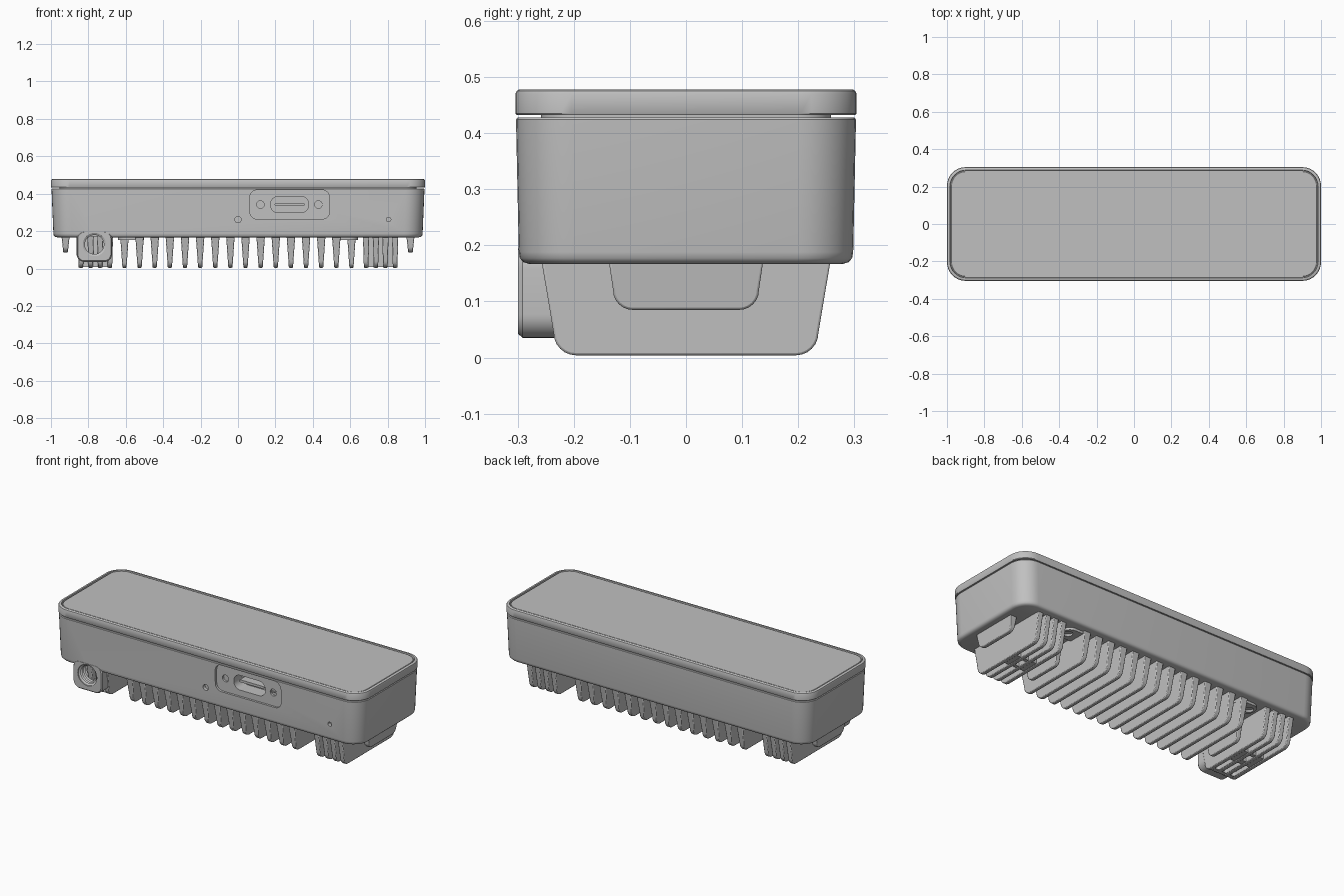
import bpy, bmesh, math
from mathutils import Matrix, Vector

cube = bpy.data.objects.get("Cube")
if cube:
    bpy.data.objects.remove(cube, do_unlink=True)

grey = bpy.data.materials.new("light grey metal")
grey.use_nodes = True
grey.diffuse_color = (0.53, 0.53, 0.53, 1)
grey.node_tree.nodes["Principled BSDF"].inputs["Base Color"].default_value = grey.diffuse_color

# Maps the loft direction (local z) onto +y, local y onto -z
FACING_BACK = Matrix.Rotation(math.radians(-90), 4, "X")


def finish(name, bm):
    bmesh.ops.remove_doubles(bm, verts=bm.verts, dist=1e-5)
    bmesh.ops.recalc_face_normals(bm, faces=bm.faces)
    mesh = bpy.data.meshes.new(name)
    bm.to_mesh(mesh)
    bm.free()
    mesh.materials.append(grey)
    obj = bpy.data.objects.new(name, mesh)
    bpy.context.collection.objects.link(obj)
    return obj


def select(obj):
    bpy.ops.object.select_all(action="DESELECT")
    obj.select_set(True)
    bpy.context.view_layer.objects.active = obj


def smooth(obj):
    select(obj)
    bpy.ops.object.shade_smooth_by_angle(angle=math.radians(35))


def outline(hx, hy, r, n=8):
    """Rounded rectangle around the origin."""
    pts = []
    for k, (sx, sy) in enumerate(((1, 1), (-1, 1), (-1, -1), (1, -1))):
        for i in range(n + 1):
            a = math.pi / 2 * (k + i / n)
            pts.append((sx * (hx - r) + r * math.cos(a), sy * (hy - r) + r * math.sin(a)))
    return pts


def loft(name, layers, at=(0, 0, 0), turn=Matrix()):
    """Skin rounded rectangles (half x, half y, radius, height)."""
    bm = bmesh.new()
    place = Matrix.Translation(at) @ turn
    rings = [[bm.verts.new(place @ Vector((x, y, z))) for x, y in outline(hx, hy, r)]
             for hx, hy, r, z in layers]
    for low, high in zip(rings, rings[1:]):
        for i in range(len(low)):
            j = (i + 1) % len(low)
            bm.faces.new((low[i], low[j], high[j], high[i]))
    bm.faces.new(rings[0][::-1])
    bm.faces.new(rings[-1])
    return finish(name, bm)


def prism(name, hx, hy, r, depth, at, turn=Matrix()):
    return loft(name, [(hx, hy, r, 0), (hx, hy, r, depth)], at, turn)


def cut(obj, cutters):
    for c in cutters:
        mod = obj.modifiers.new("cut", "BOOLEAN")
        mod.operation, mod.solver, mod.object = "DIFFERENCE", "EXACT", c
        select(obj)
        bpy.ops.object.modifier_apply(modifier=mod.name)
    for c in cutters:
        bpy.data.objects.remove(c, do_unlink=True)


def fin(name, x, top, bottom, z_low, r, w_top=0.023, w_low=0.011):
    """Tapered cooling fin lying along y, with rounded lower corners."""
    z_high = 0.175
    corner = []
    for i in range(7):
        a = math.pi / 2 * i / 6
        corner.append((bottom - r + r * math.sin(a), z_low + r - r * math.cos(a)))
    side = corner + [(top, z_high)]
    prof = side + [(-y, z) for y, z in reversed(side)]
    bm = bmesh.new()
    faces = []
    for s in (-1, 1):
        ring = []
        for y, z in prof:
            t = (z - z_low) / (z_high - z_low)
            ring.append(bm.verts.new((x + s * (w_low + t * (w_top - w_low)), y, z)))
        faces.append(ring)
        bm.faces.new(ring)
    for i in range(len(prof)):
        j = (i + 1) % len(prof)
        bm.faces.new((faces[0][i], faces[0][j], faces[1][j], faces[1][i]))
    obj = finish(name, bm)
    bev = obj.modifiers.new("soft edge", "BEVEL")
    bev.width, bev.segments = 0.004, 2
    smooth(obj)
    return obj


# Housing with drafted walls and a rounded bottom edge
housing = loft("housing", [
    (0.968, 0.280, 0.085, 0.167), (0.979, 0.290, 0.092, 0.170),
    (0.985, 0.296, 0.096, 0.177), (0.987, 0.298, 0.098, 0.188),
    (0.997, 0.303, 0.100, 0.424), (0.994, 0.300, 0.098, 0.428)])

# Mount boss, proud of the housing's lower front edge
MOUNT = (-0.768, -0.2990, 0.118)
boss = loft("mount_boss", [(0.088, 0.076, 0.035, 0), (0.094, 0.083, 0.042, 0.008),
                           (0.095, 0.083, 0.042, 0.13)], MOUNT, FACING_BACK)


def threaded_hole():
    layers = [(0.062, 0.062, 0.062, -0.05)]
    for i in range(15):
        r = 0.062 if i % 2 == 0 else 0.051
        layers.append((r, r, r, 0.006 + 0.007 * i))
    return loft("thread_cutter", layers, (MOUNT[0], MOUNT[1], 0.128), FACING_BACK)


cut(boss, [threaded_hole()])


def front_hole(x, z, r, y_end):
    return prism("hole_cutter", r, r, r, 0.4 + y_end, (x, -0.4, z), FACING_BACK)


# Port recess, port, screw holes and pinholes in the front wall
cut(housing, [
    threaded_hole(),
    prism("recess_cutter", 0.213, 0.078, 0.04, 0.113, (0.276, -0.4, 0.342), FACING_BACK),
    prism("port_cutter", 0.102, 0.043, 0.04, 0.19, (0.276, -0.4, 0.342), FACING_BACK),
    front_hole(0.12, 0.342, 0.02, -0.275), front_hole(0.43, 0.342, 0.02, -0.275),
    front_hole(0, 0.262, 0.017, -0.28), front_hole(0.805, 0.262, 0.012, -0.28)])
smooth(housing)
smooth(boss)
smooth(prism("port_tongue", 0.08, 0.007, 0.006, 0.06, (0.276, -0.268, 0.342), FACING_BACK))
prism("screw_slot", 0.018, 0.003, 0.002, 0.01, (0.43, -0.282, 0.342), FACING_BACK)

# Neck between housing and lid
smooth(prism("lid_neck", 0.955, 0.258, 0.06, 0.012, (0, 0, 0.424)))

# Lid with a raised rim, a fine groove and an inset top panel
lid = loft("lid", [(0.998, 0.302, 0.1, 0.432), (1.0, 0.304, 0.1, 0.435),
                   (1.0, 0.304, 0.1, 0.470), (0.998, 0.302, 0.099, 0.475),
                   (0.993, 0.297, 0.095, 0.478), (0.984, 0.288, 0.086, 0.478),
                   (0.982, 0.286, 0.084, 0.467)])
smooth(lid)
smooth(loft("top_panel", [(0.978, 0.282, 0.08, 0.46), (0.978, 0.282, 0.08, 0.473),
                          (0.976, 0.280, 0.078, 0.475)]))

# Main row of cooling fins; the outermost pair is shortened beside the screws
for i in range(16):
    x = -0.607 + 0.0809 * i
    if i in (0, 15):
        fin("short_cooling_fin", x, 0.13, 0.115, 0.004, 0.03)
    else:
        fin("cooling_fin", x, 0.258, 0.236, 0.004, 0.04)

for side, label in ((1, "left"), (-1, "right")):
    # Outermost low fin
    fin(label + "_low_fin", side * 0.922, 0.138, 0.13, 0.085, 0.035, 0.022, 0.012)
    # Fin cluster on each end
    for x in (0.685, 0.737, 0.788, 0.84):
        fin(label + "_foot_fin", side * x, 0.258, 0.236, 0.004, 0.04, 0.017, 0.012)
    # Bridge joining the cluster, with a screw hole
    front = 0.05 if side > 0 else 0.21
    bridge = prism(label + "_foot_bridge", 0.078, (front + 0.05) / 2, 0.01, 0.165,
                   (side * 0.7625, (0.05 - front) / 2, 0.007))
    cutters = [prism("foot_hole_cutter", 0.03, 0.03, 0.03, 0.08, (side * 0.7625, 0, -0.02))]
    if side < 0:
        cutters += [prism("slot_cutter", 0.013, 0.062, 0.01, 0.05, (-x, -0.125, -0.02))
                    for x in (0.711, 0.7625, 0.814)]
    cut(bridge, cutters)
    smooth(bridge)
    # Screw pads under the housing
    for y in (-0.195, 0.195):
        pad = prism(label + "_screw_pad", 0.07, 0.05, 0.045, 0.02, (side * 0.572, y, 0.153))
        cut(pad, [prism("pad_cutter", 0.025, 0.025, 0.025, 0.03, (side * 0.607, y, 0.135))])
        smooth(pad)
